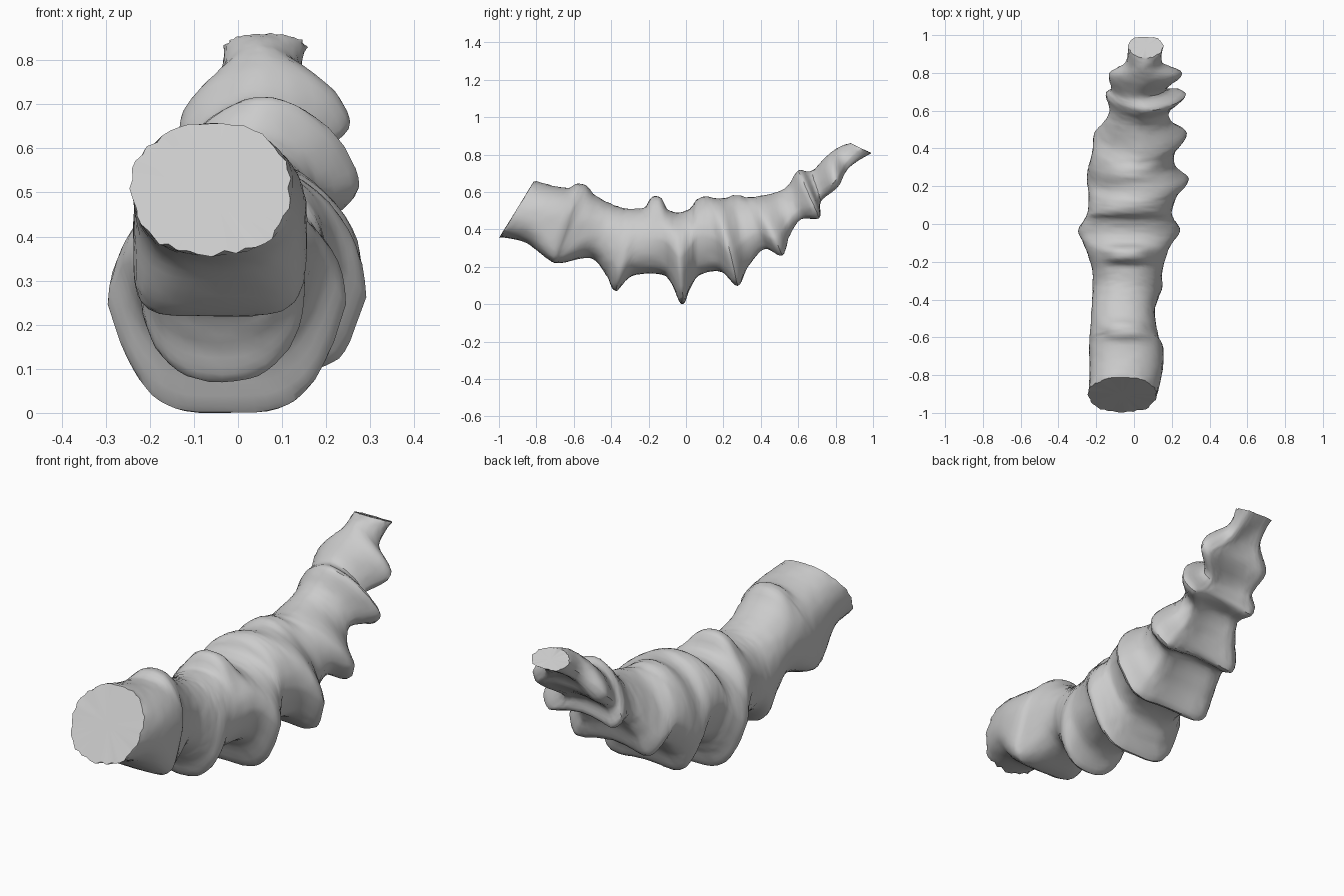
import bpy, bmesh, random
from math import cos, sin, pi, exp
from mathutils import Vector

if "Cube" in bpy.data.objects:
    bpy.data.objects.remove(bpy.data.objects["Cube"])

random.seed(4)
SIDES, STEPS = 48, 6

# Slanted rings along the tube: top y, top z, bottom y, bottom z, left x, right x
RINGS = [
    (-.81, .66, -.995, .36, -.24, .12),
    (-.70, .63, -.86, .33, -.235, .15),
    (-.59, .615, -.73, .235, -.237, .155),
    (-.53, .605, -.67, .22, -.235, .13),
    (-.42, .545, -.51, .245, -.225, .11),
    (-.34, .515, -.43, .16, -.22, .13),
    (-.28, .51, -.375, .07, -.22, .15),
    (-.20, .515, -.29, .15, -.22, .15),
    (-.13, .515, -.11, .15, -.26, .19),
    (-.05, .49, -.025, .0, -.295, .245),
    (.02, .51, .02, .08, -.265, .215),
    (.06, .56, .07, .15, -.245, .20),
    (.11, .575, .19, .15, -.24, .23),
    (.17, .565, .285, .06, -.25, .29),
    (.25, .57, .34, .17, -.24, .22),
    (.31, .57, .43, .27, -.22, .22),
    (.38, .575, .525, .235, -.21, .28),
    (.49, .60, .56, .35, -.16, .20),
    (.55, .64, .62, .44, -.13, .19),
    (.60, .715, .72, .445, -.15, .275),
    (.67, .71, .725, .54, -.12, .17),
    (.75, .79, .815, .615, -.13, .255),
    (.82, .84, .87, .715, -.045, .15),
    (.88, .86, .995, .805, -.03, .155),
]
# Narrow knobs on the back: y, height, length
KNOBS = [(-.56, .03, .05), (-.16, .06, .045), (.27, .012, .04)]


def spline(a, b, c, d, t):
    """Smooth curve through b and c."""
    return [.5 * (2*q + (r-p)*t + (2*p-5*q+4*r-s)*t*t + (3*q-p-3*r+s)*t**3)
            for p, q, r, s in zip(a, b, c, d)]


def power(v, n):
    return (abs(v) ** (2 / n)) * (1 if v >= 0 else -1)


def ring_points(ring):
    """Rounded on top; square, tapered or hollow underneath."""
    yt, zt, yb, zb, xl, xr = ring
    top, bottom = Vector((0, yt, zt)), Vector((0, yb, zb))
    tail = min(1, max(0, (yb - .05) / .6)) * min(1, max(.2, (1 - yb) / .15))
    flat = min(1, max(0, (yb + .28) / .2))
    centre = bottom.lerp(top, .5 - .25 * tail)
    collar = exp(-((yb + .70) / .10) ** 2)
    mid, half = (xl + xr) / 2, (xr - xl) / 2
    pts = []
    for k in range(SIDES):
        a = 2 * pi * k / SIDES
        c, s = cos(a), sin(a)
        n = 2.1 - .4 * tail if s > 0 else 2.3 + 2.8 * collar + 1.5 * flat
        depth, x = abs(power(s, n)), power(c, n)
        if s < 0:
            x *= 1 - flat * (.30 - .15 * tail) * depth
            depth *= 1 - .6 * tail * max(0, 1 - (x / .8) ** 2)
        p = centre.lerp(top if s > 0 else bottom, depth)
        p.x = mid + half * x
        if s > 0:
            for y0, h, w in KNOBS:
                p.z += s * h * exp(-((p.y - y0) / w) ** 4
                                   - ((p.x - mid) / .12) ** 4)
        pts.append(p)
    return pts


# Interpolate the rings into a skin
sections = []
last = len(RINGS) - 1
for i in range(last):
    quad = [RINGS[min(max(j, 0), last)] for j in range(i - 1, i + 3)]
    sections += [spline(*quad, k / STEPS) for k in range(STEPS)]
sections.append(RINGS[-1])

bm = bmesh.new()
loops = [[bm.verts.new(p) for p in ring_points(r)] for r in sections]
for a, b in zip(loops, loops[1:]):
    for k in range(SIDES):
        m = (k + 1) % SIDES
        bm.faces.new((a[k], a[m], b[m], b[k]))

# Light weathering of the skin
for v in bm.verts:
    v.co += Vector([random.uniform(-.0015, .0015) for _ in range(3)])

# Flat broken ends with chipped rims
for loop in (loops[0], loops[-1]):
    mid = sum((v.co for v in loop), Vector()) / SIDES
    for v in loop:
        v.co += (v.co - mid) * random.uniform(-.04, .04)
    centre = bm.verts.new(mid)
    for k in range(SIDES):
        bm.faces.new((centre, loop[k], loop[(k + 1) % SIDES]))

bmesh.ops.recalc_face_normals(bm, faces=bm.faces)
low = min(v.co.z for v in bm.verts)
bmesh.ops.translate(bm, verts=bm.verts, vec=(0, 0, -low))
mesh = bpy.data.meshes.new("ridged_horn")
bm.to_mesh(mesh)
bm.free()
horn = bpy.data.objects.new("ridged_horn", mesh)
bpy.context.collection.objects.link(horn)
bpy.context.view_layer.objects.active = horn
horn.select_set(True)
bpy.ops.object.shade_smooth_by_angle(angle=pi / 5)
